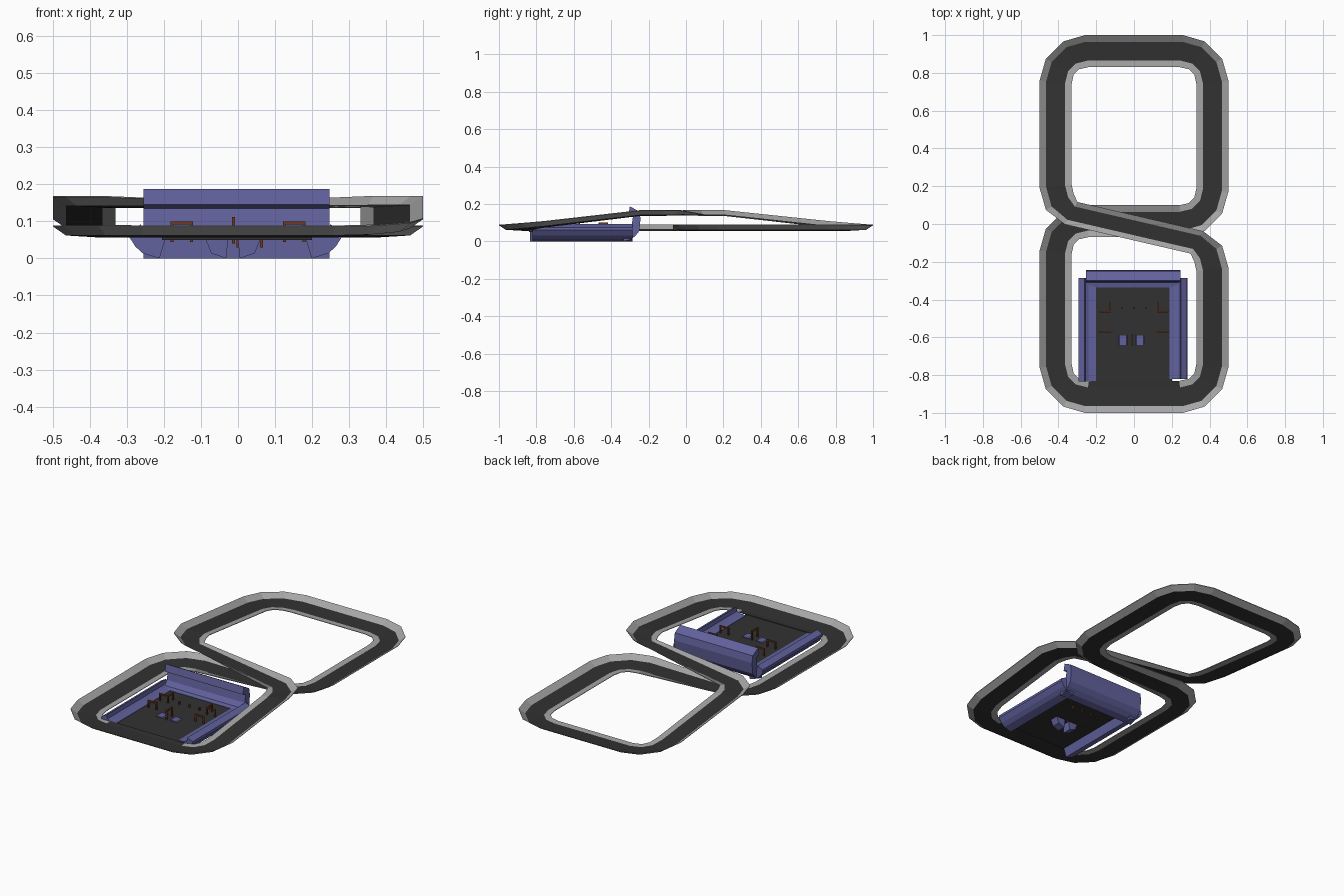
import bpy, bmesh, math
from mathutils import Vector

if "Cube" in bpy.data.objects:
    bpy.data.objects.remove(bpy.data.objects["Cube"])


def mat(name, c):
    m = bpy.data.materials.new(name)
    m.diffuse_color = (*c, 1)
    m.use_nodes = True
    m.node_tree.nodes["Principled BSDF"].inputs["Base Color"].default_value = m.diffuse_color
    return m


ROAD = mat("dark asphalt", (0.031, 0.031, 0.031))
LIP = mat("light grey lip", (0.38, 0.38, 0.38))
PURPLE = mat("muted purple", (0.12, 0.12, 0.34))
BROWN = mat("reddish brown", (0.16, 0.04, 0.012))


def make(name, verts, faces, mats, idx=None):
    me = bpy.data.meshes.new(name)
    me.from_pydata(verts, [], faces)
    for m in mats:
        me.materials.append(m)
    if idx:
        for p, i in zip(me.polygons, idx):
            p.material_index = i
    bm = bmesh.new()
    bm.from_mesh(me)
    bmesh.ops.recalc_face_normals(bm, faces=bm.faces)
    bm.to_mesh(me)
    bm.free()
    ob = bpy.data.objects.new(name, me)
    bpy.context.collection.objects.link(ob)
    return ob


def prism(name, prof, a, b, axis, m):
    """Extrude a closed profile (u, z) from a to b along axis x or y."""
    def pt(u, z, t):
        return (t, u, z) if axis == 'x' else (u, t, z)
    n = len(prof)
    verts = [pt(u, z, t) for t in (a, b) for u, z in prof]
    faces = [(i, (i + 1) % n, n + (i + 1) % n, n + i) for i in range(n)]
    faces += [tuple(range(n)), tuple(range(2 * n - 1, n - 1, -1))]
    return make(name, verts, faces, [m])


def boxes(name, spans, m):
    """Several boxes in one object; each span is (x0, x1, y0, y1, z0, z1)."""
    verts, faces = [], []
    for x0, x1, y0, y1, z0, z1 in spans:
        k = len(verts)
        verts += [(x, y, z) for x in (x0, x1) for y in (y0, y1) for z in (z0, z1)]
        faces += [tuple(k + i for i in f) for f in
                  ((0, 1, 3, 2), (4, 6, 7, 5), (0, 4, 5, 1), (2, 3, 7, 6), (0, 2, 6, 4), (1, 5, 7, 3))]
    return make(name, verts, faces, [m])


# Figure-eight track: corners as (centre x, centre y, start angle, end angle, ramp)
R = 0.165
path = []
for cx, cy, a0, a1, ramp in ((-.25, -.15, 180, 90, 0), (.25, .18, 270, 360, 0),
                             (.25, .75, 0, 90, 0), (-.25, .75, 90, 180, 1),
                             (-.25, .2, 180, 240, 1), (.25, -.24, 60, 0, 1),
                             (.25, -.75, 0, -90, 1), (-.25, -.75, -90, -180, 0)):
    steps = round(abs(a1 - a0) / 30)
    for i in range(steps + 1):
        a = math.radians(a0 + (a1 - a0) * i / steps)
        x, y = cx + R * math.cos(a), cy + R * math.sin(a)
        rise = min(1, max(0, (0.915 - abs(y)) / 0.67)) if ramp else 0
        narrow = 0.8 if abs(a0 - a1) == 60 and i == (steps if a1 == 240 else 0) else 1
        path.append((Vector((x, y)), 0.06 + 0.08 * rise, narrow, cy > 0))

# Banked section, raised lip on the outside of the bend, flat lip on the inside
half = [(-.085, .029), (-.05, .005), (.05, -.001), (.085, .001)]
verts, faces, idx = [], [], []
n, s = len(path), 8
for i, (p, z, w, upper) in enumerate(path):
    t = ((path[(i + 1) % n][0] - p).normalized() + (p - path[i - 1][0]).normalized()).normalized()
    side = Vector((t.y, -t.x))
    top = [(-u, h) for u, h in reversed(half)] if upper else half
    for u, h in top + [(u, h - .003) for u, h in reversed(top)]:
        q = p + side * u * w
        verts.append((q.x, q.y, z + h))
for i in range(n):
    j = (i + 1) % n
    # the inner lip is dark where the park floor meets the front straight
    entry = path[i][0].y < -.9 and path[j][0].y < -.9 and (path[i][0] - path[j][0]).length > .4
    for k in range(s):
        l = (k + 1) % s
        faces.append((i * s + k, i * s + l, j * s + l, j * s + k))
        idx.append(0 if k in (1, 5) or (entry and k in (2, 3, 4)) else 1)
make("figure_eight_track", verts, faces, [ROAD, LIP], idx)

# Park floor
boxes("park_floor", [(-.205, .2, -.84, -.325, .05, .057)], ROAD)

# Side quarter ramps
side_ramp = [(.19, .059), (.23, .062), (.245, .07), (.25, .092), (.282, .075),
             (.283, .06), (.265, .032), (.245, .014), (.2, 0), (.185, .05)]
prism("right_ramp", [(u - .001, z) for u, z in side_ramp], -.82, -.285, 'y', PURPLE)
prism("left_ramp", [(-u - .012, z) for u, z in side_ramp], -.835, -.285, 'y', PURPLE)

# Tall back ramp with overhanging coping
prism("back_ramp", [(-.335, .059), (-.31, .065), (-.29, .09), (-.283, .135), (-.308, .145),
                    (-.3, .187), (-.25, .16), (-.243, .12), (-.25, .055), (-.27, .03),
                    (-.295, .01), (-.335, 0)], -.255, .247, 'x', PURPLE)

# Small blocks let into the floor
block = [(.013, .062), (.05, .062), (.06, .05), (.045, .014), (.005, 0), (.0, .05)]
prism("right_block", block, -.64, -.59, 'y', PURPLE)
prism("left_block", [(-u - .027, z) for u, z in block], -.64, -.59, 'y', PURPLE)

# Grind rails: arches of two posts and a bar
T = .004


def arch(x0, x1, y0, y1, z0, z1):
    return [(x0 - T, x0 + T, y0 - T, y0 + T, z0, z1), (x1 - T, x1 + T, y1 - T, y1 + T, z0, z1),
            (x0 - T, x1 + T, y0 - T, y1 + T, z1 - 2 * T, z1)]


rails = []
for sx in (-.152, .152):
    for y in (-.465, -.57):
        rails += arch(sx - .026, sx + .026, y, y, .045, .1)
    xi = math.copysign(.126, sx)
    rails += arch(xi, xi, -.465, -.42, .045, .1)
rails += arch(-.012, -.012, -.64, -.59, .04, .112)
boxes("grind_rails", rails, BROWN)
boxes("short_posts", [(x - T, x + T, -.449, -.441, .03, .075) for x in (-.065, 0, .063)], BROWN)
